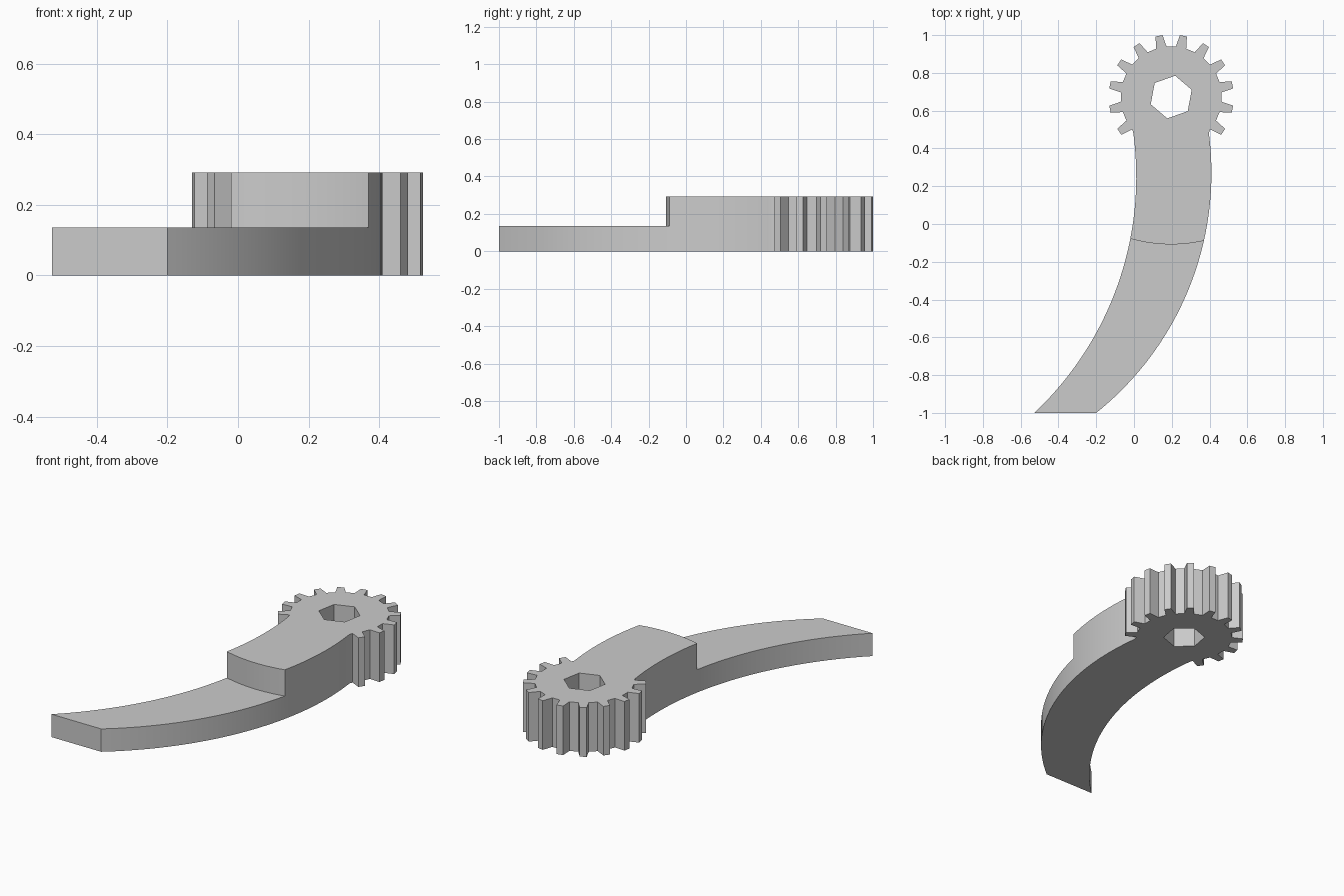
import bpy
import bmesh
from math import sin, cos, asin, radians
from mathutils import Vector

default = bpy.data.objects.get("Cube")
if default:
    bpy.data.objects.remove(default, do_unlink=True)

HUB = Vector((0.197, 0.672))
HEIGHT, LOW_HEIGHT = 0.292, 0.136
ROOT_RADIUS, TIP_RADIUS = 0.268, 0.331
PITCH = 360 / 16

grey = bpy.data.materials.new("plain grey")
grey.use_nodes = True
colour = (0.6, 0.6, 0.6, 1)
grey.diffuse_color = colour
grey.node_tree.nodes["Principled BSDF"].inputs["Base Color"].default_value = colour


def polar(radius, degrees):
    """Point around the hub, measured clockwise from +y."""
    a = radians(degrees)
    return HUB + Vector((sin(a), cos(a))) * radius


def side_arc(x_max, y_mid, radius, y_start, y_end, steps=40):
    """Curved arm edge whose rightmost point is (x_max, y_mid)."""
    a0, a1 = (asin((y - y_mid) / radius) for y in (y_start, y_end))
    angles = [a0 + (a1 - a0) * i / steps for i in range(steps + 1)]
    return [Vector((x_max - radius + radius * cos(a), y_mid + radius * sin(a)))
            for a in angles]


def prism(name, outline, bottom, top):
    bm = bmesh.new()
    face = bm.faces.new([bm.verts.new((p.x, p.y, bottom)) for p in outline])
    extruded = bmesh.ops.extrude_face_region(bm, geom=[face])["geom"]
    verts = [v for v in extruded if isinstance(v, bmesh.types.BMVert)]
    bmesh.ops.translate(bm, verts=verts, vec=(0, 0, top - bottom))
    bmesh.ops.recalc_face_normals(bm, faces=bm.faces)
    mesh = bpy.data.meshes.new(name)
    bm.to_mesh(mesh)
    bm.free()
    mesh.materials.append(grey)
    obj = bpy.data.objects.new(name, mesh)
    bpy.context.collection.objects.link(obj)
    return obj


def cut(target, cutter):
    mod = target.modifiers.new("cut", 'BOOLEAN')
    mod.operation = 'DIFFERENCE'
    mod.solver = 'EXACT'
    mod.object = cutter
    bpy.context.view_layer.objects.active = target
    bpy.ops.object.modifier_apply(modifier=mod.name)
    bpy.data.objects.remove(cutter, do_unlink=True)


# Gear teeth around the head, then down one arm edge and back up the other
outline = []
for i in range(12):
    middle = (i - 5.5) * PITCH
    for radius, offset in ((ROOT_RADIUS, -6), (TIP_RADIUS, -3.3),
                           (TIP_RADIUS, 3.3), (ROOT_RADIUS, 6)):
        outline.append(polar(radius, middle + offset))
outline += side_arc(0.41, 0.27, 1.627, 0.48, -1)
outline += side_arc(0.012, 0.25, 1.717, -1, 0.48)
lever = prism("geared_lever", outline, 0, HEIGHT)

# Thinner handle, with a step concentric to the gear
step = [polar(0.78, 130 + 2 * i) for i in range(51)]
step += [Vector((-0.9, -1.3)), Vector((0.9, -1.3))]
cut(lever, prism("step_cutter", step, LOW_HEIGHT, 0.5))

# Hexagonal shaft hole
hexagon = [polar(0.115, 10.5 + 60 * i) for i in range(6)]
cut(lever, prism("hex_cutter", hexagon, -0.1, 0.5))

# Smooth curved edges, crisp corners
bpy.ops.object.select_all(action='DESELECT')
lever.select_set(True)
bpy.context.view_layer.objects.active = lever
bpy.ops.object.shade_smooth_by_angle(angle=radians(25))
